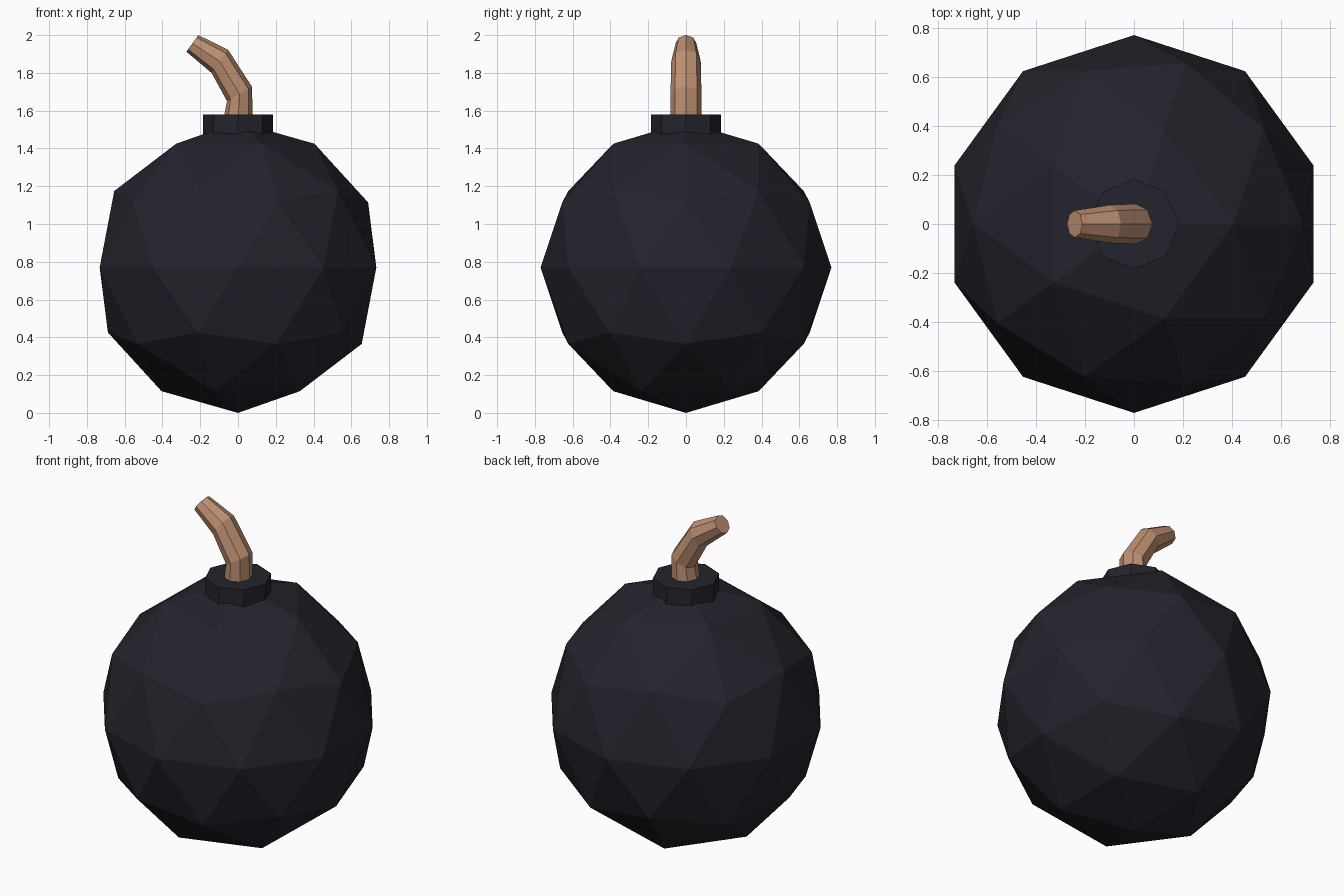
import bpy, bmesh, math
from mathutils import Vector

if "Cube" in bpy.data.objects:
    bpy.data.objects.remove(bpy.data.objects["Cube"])


def material(name, rgb):
    m = bpy.data.materials.new(name)
    m.diffuse_color = (*rgb, 1)
    m.use_nodes = True
    m.node_tree.nodes["Principled BSDF"].inputs["Base Color"].default_value = m.diffuse_color
    return m


black = material("blue black", (0.017, 0.017, 0.026))
tan = material("rope tan", (0.52, 0.28, 0.168))


def add_object(name, bm, mat):
    bmesh.ops.recalc_face_normals(bm, faces=bm.faces)
    mesh = bpy.data.meshes.new(name)
    bm.to_mesh(mesh)
    bm.free()
    mesh.materials.append(mat)
    ob = bpy.data.objects.new(name, mesh)
    bpy.context.collection.objects.link(ob)
    return ob


def loft(name, rings, mat, sides=8):
    """Each ring: left (x, z), right (x, z), half depth in y."""
    bm = bmesh.new()
    loops = []
    for left, right, depth in rings:
        l = Vector((left[0], 0, left[1]))
        r = Vector((right[0], 0, right[1]))
        mid, half = (l + r) / 2, (r - l) / 2
        angles = [2 * math.pi * i / sides for i in range(sides)]
        loops.append([bm.verts.new(mid + half * math.cos(a)
                                   + Vector((0, depth * math.sin(a), 0))) for a in angles])
    for a, b in zip(loops, loops[1:]):
        for i in range(sides):
            j = (i + 1) % sides
            bm.faces.new((a[i], a[j], b[j], b[i]))
    bm.faces.new(loops[0])
    bm.faces.new(loops[-1])
    return add_object(name, bm, mat)


# Faceted round body
bm = bmesh.new()
bmesh.ops.create_icosphere(bm, subdivisions=2, radius=0.77)
bmesh.ops.translate(bm, verts=bm.verts, vec=(0, 0, 0.77))
add_object("body", bm, black)

# Octagonal collar on top
loft("collar", [((-0.184, 1.46), (0.184, 1.46), 0.184),
                ((-0.184, 1.58), (0.184, 1.58), 0.184)], black)

# Bent, tapering fuse
loft("fuse", [((-0.078, 1.55), (0.078, 1.55), 0.082),
              ((-0.058, 1.65), (0.074, 1.727), 0.082),
              ((-0.14, 1.80), (-0.053, 1.923), 0.078),
              ((-0.273, 1.912), (-0.21, 2.0), 0.055)], tan)
